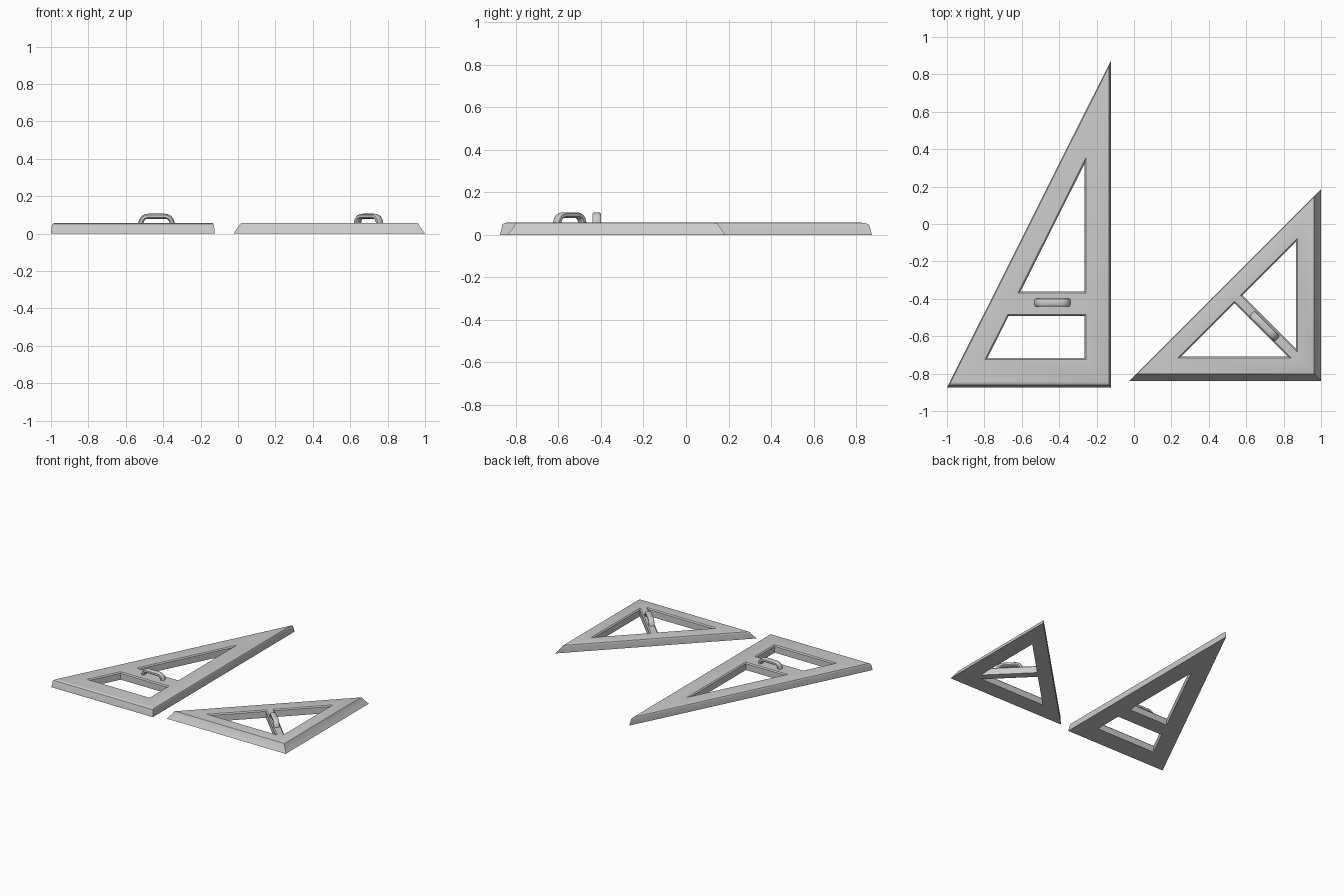
import bpy, bmesh, math
from mathutils import Vector

if "Cube" in bpy.data.objects:
    bpy.data.objects.remove(bpy.data.objects["Cube"])

TOP = 0.058   # plate thickness
RIM = 0.044   # height where the rounded rim starts


def inset(poly, dists):
    """Move each edge i (poly[i] -> poly[i+1]) of a CCW polygon inward by dists[i]."""
    n = len(poly)
    lines = []
    for i in range(n):
        a, b = Vector(poly[i]), Vector(poly[(i + 1) % n])
        d = (b - a).normalized()
        lines.append((a + Vector((-d.y, d.x)) * dists[i], d))
    out = []
    for i in range(n):
        (p, d), (q, e) = lines[i - 1], lines[i]
        w = q - p
        t = (w.x * e.y - w.y * e.x) / (d.x * e.y - d.y * e.x)
        out.append(p + d * t)
    return out


def finish(name, bm):
    bmesh.ops.recalc_face_normals(bm, faces=bm.faces[:])
    me = bpy.data.meshes.new(name)
    bm.to_mesh(me)
    bm.free()
    ob = bpy.data.objects.new(name, me)
    bpy.context.collection.objects.link(ob)
    bpy.ops.object.select_all(action='DESELECT')
    bpy.context.view_layer.objects.active = ob
    ob.select_set(True)
    bpy.ops.object.shade_smooth_by_angle(angle=math.radians(32))
    return ob


def plate(name, outline, wall, rim, holes):
    """Triangular plate: sloped walls, rounded upper rim and chamfered cut-outs."""
    bm = bmesh.new()
    caps = {0: [], 1: []}

    def wall_strip(rings):
        rings = [[bm.verts.new((p[0], p[1], z)) for p in r] for r, z in rings]
        n = len(rings[0])
        for lo, hi in zip(rings, rings[1:]):
            for i in range(n):
                j = (i + 1) % n
                bm.faces.new((lo[i], lo[j], hi[j], hi[i]))
        for k, r in ((0, rings[0]), (1, rings[-1])):
            caps[k] += [bm.edges.get((r[i], r[(i + 1) % n])) for i in range(n)]

    rings = [(outline, 0)]
    for s in range(4):
        a = s / 3 * math.pi / 2
        f = 1 - math.cos(a)
        d = [w + (r - w) * f for w, r in zip(wall, rim)]
        rings.append((inset(outline, d), RIM + (TOP - RIM) * math.sin(a)))
    wall_strip(rings)
    for h in holes:
        wall_strip([(h, 0), (h, TOP - 0.008), (inset(h, [-0.008] * len(h)), TOP)])
    for k, nz in ((0, -1), (1, 1)):
        bmesh.ops.triangle_fill(bm, edges=caps[k], use_beauty=True, normal=(0, 0, nz))
    return finish(name, bm)


def handle(name, x, y, angle):
    """Small arched grip: rounded section swept along an arch."""
    bm = bmesh.new()
    half = [(0.085, 0.045), (0.083, 0.06), (0.078, 0.074), (0.069, 0.085),
            (0.057, 0.091), (0.043, 0.093)]
    path = [Vector((-px, pz)) for px, pz in half] + [Vector(p) for p in reversed(half)]
    rings = []
    for i, p in enumerate(path):
        t = (path[min(i + 1, len(path) - 1)] - path[max(i - 1, 0)]).normalized()
        nrm = Vector((-t.y, t.x))
        ring = []
        for k in range(16):
            a = k * math.tau / 16
            c, s = math.cos(a), math.sin(a)
            u = 0.021 * math.copysign(abs(c) ** 0.7, c)
            v = 0.0135 * math.copysign(abs(s) ** 0.7, s)
            q = p + nrm * v
            ring.append(bm.verts.new((q.x, u, q.y)))
        rings.append(ring)
    for a, b in zip(rings, rings[1:]):
        for k in range(16):
            j = (k + 1) % 16
            bm.faces.new((a[k], a[j], b[j], b[k]))
    bm.faces.new(rings[0])
    bm.faces.new(rings[-1])
    ob = finish(name, bm)
    ob.location = (x, y, 0)
    ob.rotation_euler.z = angle


# Long set square (edges: bottom, right, hypotenuse)
plate("long_set_square",
      [(-1.0, -0.875), (-0.123, -0.875), (-0.123, 0.875)],
      (0.010, 0.006, 0.0), (0.032, 0.016, 0.010),
      [[(-0.607, -0.361), (-0.265, -0.361), (-0.265, 0.321)],
       [(-0.783, -0.716), (-0.265, -0.716), (-0.265, -0.491), (-0.67, -0.491)]])
handle("long_square_handle", -0.436, -0.42, 0)

# Short 45 degree set square
plate("short_set_square",
      [(-0.025, -0.839), (1.0, -0.839), (1.0, 0.186)],
      (0.032, 0.032, 0.0), (0.044, 0.044, 0.008),
      [[(0.866, -0.667), (0.866, -0.095), (0.58, -0.381)],
       [(0.254, -0.708), (0.822, -0.708), (0.538, -0.424)]])
handle("short_square_handle", 0.698, -0.547, -math.pi / 4)
